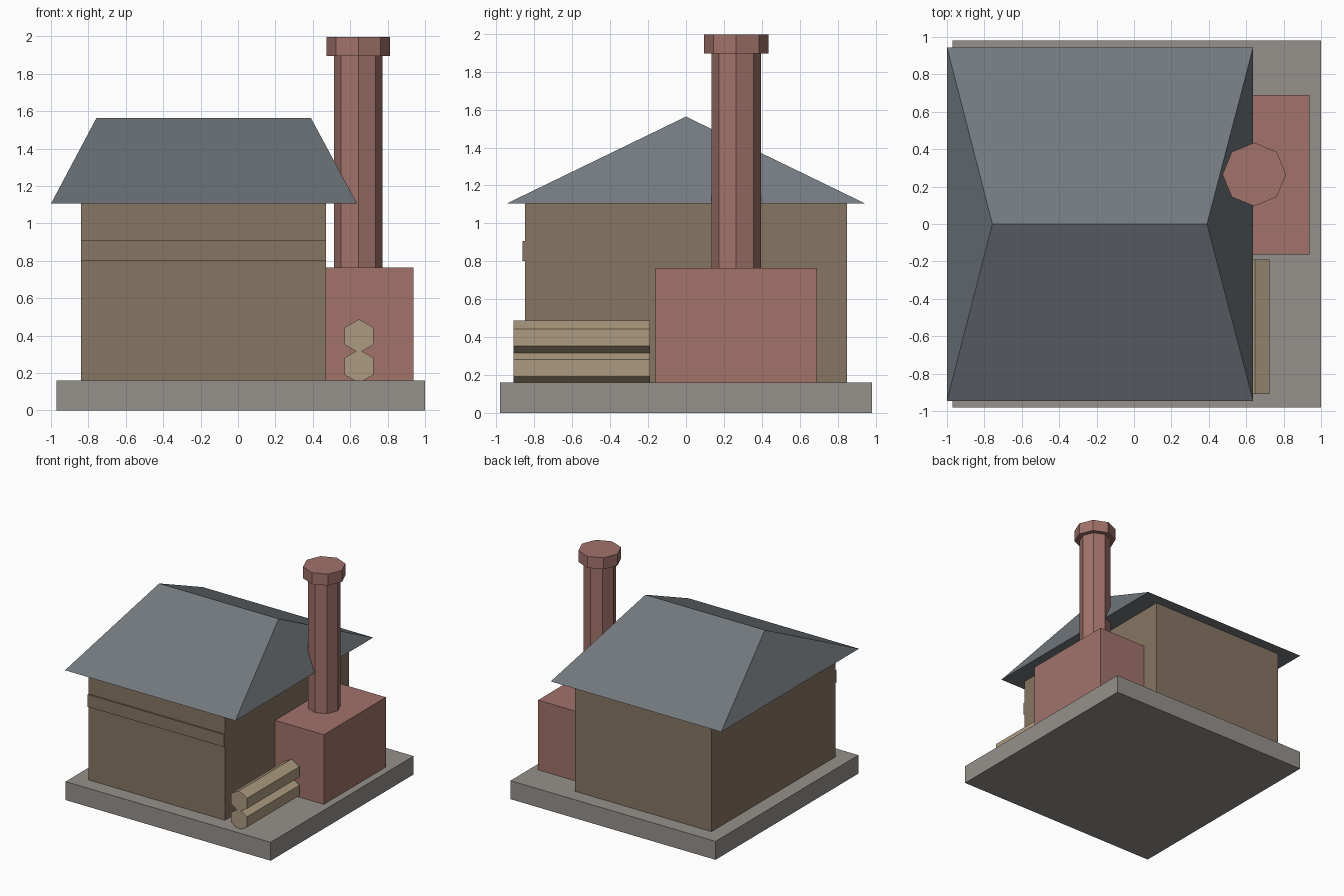
import bpy
import bmesh
from math import pi
from mathutils import Matrix

if "Cube" in bpy.data.objects:
    bpy.data.objects.remove(bpy.data.objects["Cube"])


def material(name, rgb):
    m = bpy.data.materials.new(name)
    m.diffuse_color = (*rgb, 1)
    m.use_nodes = True
    m.node_tree.nodes["Principled BSDF"].inputs["Base Color"].default_value = m.diffuse_color
    return m


STONE = material("stone", (0.30, 0.28, 0.26))
TIMBER = material("timber", (0.24, 0.18, 0.125))
SLATE = material("slate", (0.17, 0.19, 0.21))
BRICK = material("brick", (0.36, 0.17, 0.145))
LOG = material("log_wood", (0.42, 0.33, 0.22))


def finish(name, bm, mat):
    bmesh.ops.recalc_face_normals(bm, faces=bm.faces)
    mesh = bpy.data.meshes.new(name)
    bm.to_mesh(mesh)
    bm.free()
    mesh.materials.append(mat)
    obj = bpy.data.objects.new(name, mesh)
    bpy.context.collection.objects.link(obj)
    return obj


def box(name, x, y, z, mat, ridge=None):
    """Box between (min, max) ranges; ridge=(x0, x1) pinches the top into a hip roof."""
    bm = bmesh.new()
    bmesh.ops.create_cube(bm, size=1)
    for v in bm.verts:
        top = v.co.z > 0
        xs = ridge if ridge and top else x
        v.co = (xs[v.co.x > 0],
                sum(y) / 2 if ridge and top else y[v.co.y > 0],
                z[top])
    if ridge:
        bmesh.ops.remove_doubles(bm, verts=bm.verts, dist=0.0001)
    return finish(name, bm, mat)


def prism(name, sides, radius, length, matrix, mat):
    bm = bmesh.new()
    bmesh.ops.create_cone(bm, cap_ends=True, segments=sides, radius1=radius,
                          radius2=radius, depth=length, matrix=matrix)
    return finish(name, bm, mat)


# Plinth, house body and front beam
box("plinth", (-0.97, 1.0), (-0.98, 0.98), (0, 0.16), STONE)
box("walls", (-0.84, 0.47), (-0.85, 0.85), (0.16, 1.105), TIMBER)
box("front_beam", (-0.84, 0.47), (-0.863, -0.85), (0.80, 0.907), TIMBER)

# Hipped roof
box("roof", (-1.0, 0.637), (-0.945, 0.945), (1.105, 1.563), SLATE, ridge=(-0.757, 0.39))

# Brick furnace with octagonal chimney and cap
box("furnace", (0.47, 0.938), (-0.162, 0.69), (0.16, 0.765), BRICK)
for name, r, z0, z1 in (("chimney", 0.13, 0.765, 1.895), ("chimney_cap", 0.17, 1.895, 1.995)):
    prism(name, 8, r, z1 - z0, Matrix.Translation((0.643, 0.265, (z0 + z1) / 2)), BRICK)

# Two stacked hexagonal logs, points up
for i, z in enumerate((0.236, 0.397)):
    place = Matrix.Translation((0.647, -0.55, z)) @ Matrix.Rotation(pi / 2, 4, 'X')
    log = prism(f"log_{i + 1}", 6, 0.09, 0.72, place, LOG)
